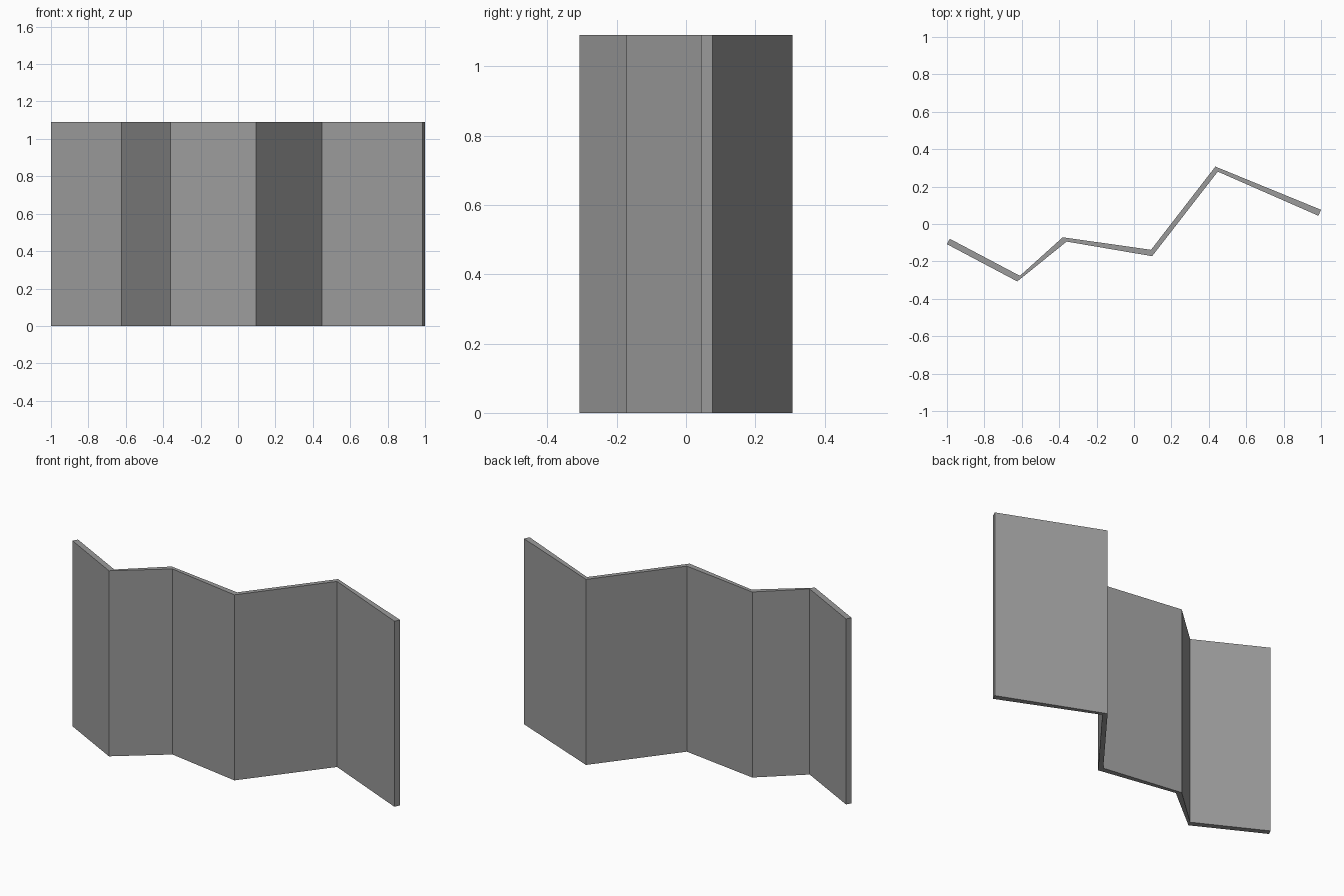
import bpy
import bmesh

cube = bpy.data.objects.get("Cube")
if cube:
    bpy.data.objects.remove(cube, do_unlink=True)

HEIGHT = 1.09

# Plain grey for the whole wall
grey = bpy.data.materials.new("mid grey")
grey.use_nodes = True
colour = (0.33, 0.33, 0.33, 1)
grey.diffuse_color = colour
grey.node_tree.nodes["Principled BSDF"].inputs["Base Color"].default_value = colour

# Footprint outline: ends and folds along the front and the back
front = [(-1, -0.108), (-0.624, -0.307), (-0.36, -0.094),
         (0.097, -0.172), (0.448, 0.28), (0.986, 0.044)]
back = [(-0.985, -0.079), (-0.61, -0.277), (-0.381, -0.071),
        (0.091, -0.138), (0.435, 0.307), (1, 0.076)]

# Folded wall: one closed quad strip raised from the footprint
bm = bmesh.new()


def column(points, z):
    return [bm.verts.new((x, y, z)) for x, y in points]


rails = [column(front, 0), column(back, 0),
         column(back, HEIGHT), column(front, HEIGHT)]
for a, b in zip(rails, rails[1:] + rails[:1]):
    for i in range(len(front) - 1):
        bm.faces.new((a[i], a[i + 1], b[i + 1], b[i]))
for end in (0, -1):
    bm.faces.new([rail[end] for rail in rails])
bmesh.ops.recalc_face_normals(bm, faces=bm.faces)

mesh = bpy.data.meshes.new("folded_wall")
bm.to_mesh(mesh)
bm.free()
mesh.materials.append(grey)
wall = bpy.data.objects.new("folded_wall", mesh)
bpy.context.collection.objects.link(wall)
